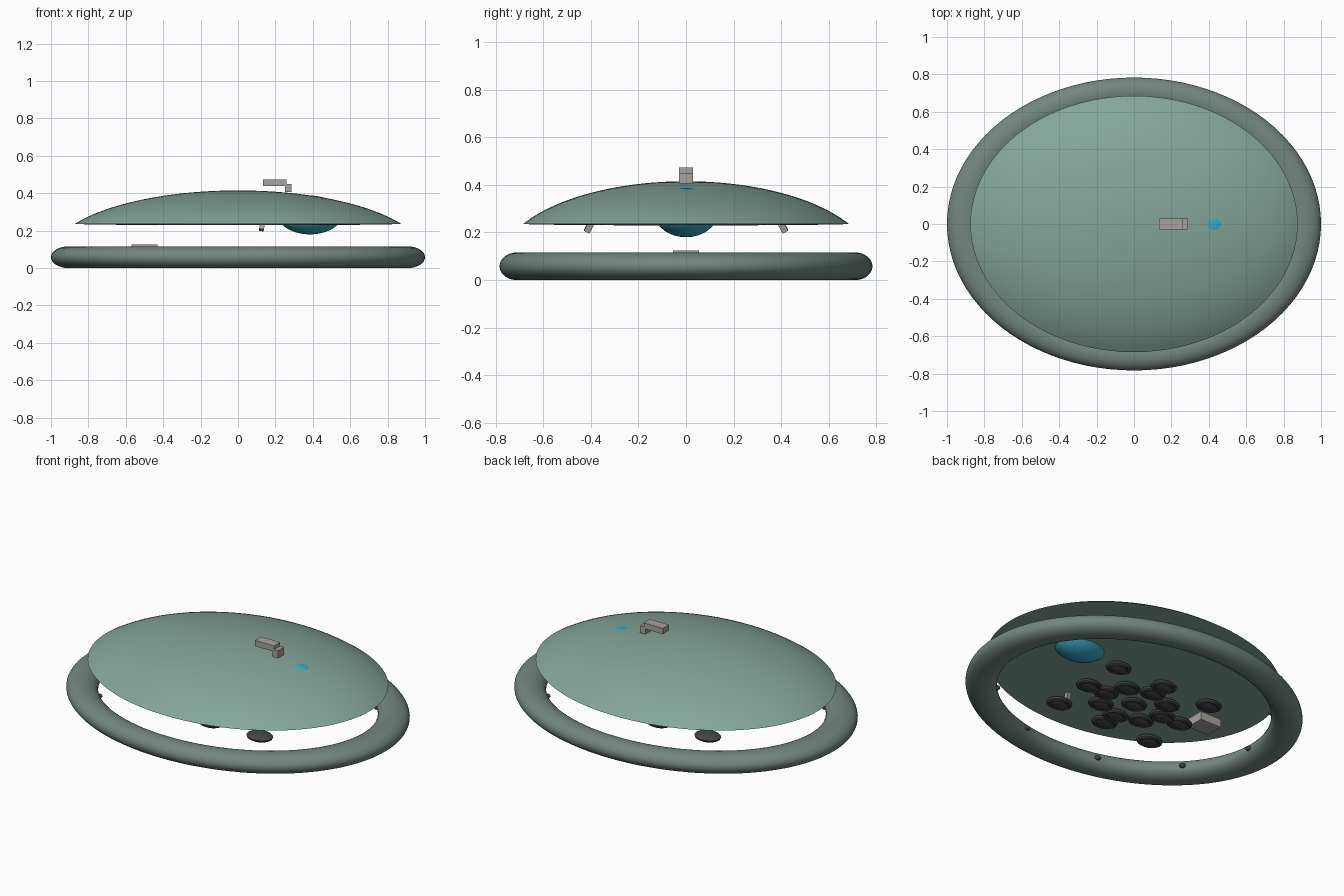
import bpy, bmesh, math
from math import cos, sin, pi, sqrt, radians

if "Cube" in bpy.data.objects:
    bpy.data.objects.remove(bpy.data.objects["Cube"], do_unlink=True)

SQUASH = 0.783  # the whole craft is an oval, narrower in y


def material(name, r, g, b):
    m = bpy.data.materials.new(name)
    m.use_nodes = True
    m.diffuse_color = (r, g, b, 1)
    m.node_tree.nodes["Principled BSDF"].inputs["Base Color"].default_value = (r, g, b, 1)
    return m


dome_green = material("sage green", 0.23, 0.38, 0.32)
ring_green = material("grey green", 0.17, 0.24, 0.215)
glass_blue = material("glass blue", 0.04, 0.41, 0.58)
light_grey = material("light grey", 0.39, 0.37, 0.345)
dark_grey = material("dark grey", 0.06, 0.06, 0.068)


def finish(name, bm, mat, smooth=True):
    bmesh.ops.recalc_face_normals(bm, faces=bm.faces)
    mesh = bpy.data.meshes.new(name)
    bm.to_mesh(mesh)
    bm.free()
    mesh.materials.append(mat)
    obj = bpy.data.objects.new(name, mesh)
    bpy.context.collection.objects.link(obj)
    if smooth:
        bpy.ops.object.select_all(action="DESELECT")
        obj.select_set(True)
        bpy.context.view_layer.objects.active = obj
        bpy.ops.object.shade_smooth_by_angle(angle=radians(35))
    return obj


def lathe(name, profile, mat, center=(0, 0, 0), steps=96, closed=False):
    """Turn an (r, z) profile around z, squashed to an oval."""
    bm = bmesh.new()
    pts = [bm.verts.new((r, 0, z)) for r, z in profile]
    edges = [bm.edges.new(p) for p in zip(pts, pts[1:])]
    if closed:
        edges.append(bm.edges.new((pts[-1], pts[0])))
    bmesh.ops.spin(bm, geom=pts + edges, axis=(0, 0, 1), cent=(0, 0, 0),
                   angle=2 * pi, steps=steps, use_duplicate=False)
    bmesh.ops.remove_doubles(bm, verts=bm.verts, dist=1e-5)
    bmesh.ops.scale(bm, vec=(1, SQUASH, 1), verts=bm.verts)
    obj = finish(name, bm, mat)
    obj.location = center
    return obj


def box(name, center, size, mat, tilt=(0, 0, 0)):
    bm = bmesh.new()
    bmesh.ops.create_cube(bm, size=1)
    bmesh.ops.scale(bm, vec=size, verts=bm.verts)
    obj = finish(name, bm, mat, smooth=False)
    obj.location, obj.rotation_euler = center, tilt
    return obj


def ball(name, center, size, mat, segments=48):
    bm = bmesh.new()
    bmesh.ops.create_uvsphere(bm, u_segments=segments, v_segments=segments // 2, radius=1)
    bmesh.ops.scale(bm, vec=size, verts=bm.verts)
    obj = finish(name, bm, mat)
    obj.location = center
    return obj


# Outer ring with an oval tube
tube = [(0.907 + 0.093 * cos(a), 0.058 + 0.058 * sin(a))
        for a in (2 * pi * i / 32 for i in range(32))]
lathe("outer_ring", tube, ring_green, closed=True)

# Dome cap with a nearly flat underside
RIM, BASE, TOP, CURVE = 0.875, 0.235, 0.415, 0.349
cap = [(RIM * i / 24, TOP - CURVE * (1 - sqrt(1 - (RIM * i / 24) ** 2))) for i in range(25)]
lathe("dome_cap", cap + [(0.62, BASE - 0.004), (0, BASE - 0.006)], dome_green)

# Blue cockpit bubble through the dome
ball("cockpit_bubble", (0.385, 0, 0.2837), (0.17, 0.17 * SQUASH, 0.1037), glass_blue)

# Stepped periscope on the dome
box("periscope_arm", (0.197, 0, 0.455), (0.126, 0.058, 0.035), light_grey)
box("periscope_foot", (0.268, 0, 0.428), (0.036, 0.058, 0.044), light_grey)

# Small tilted struts below the dome, one each side
for side, label in ((1, "back"), (-1, "front")):
    box("strut_" + label, (0.13, side * 0.402, 0.232), (0.026, 0.026, 0.066),
        light_grey, (side * radians(28), radians(10), 0))

# Floating equipment box
box("equipment_box", (-0.5, 0, 0.1), (0.14, 0.11, 0.05), light_grey)

# Thruster pods: one in the middle, eight close around it, eight in an outer rectangle
spots = [(0, 0)] + [(0.2 * cos(i * pi / 4), 0.2 * sin(i * pi / 4)) for i in range(8)]
spots += [(0.32 * i, 0.32 * j) for i in (-1, 0, 1) for j in (-1, 0, 1) if i or j]
pod = [(0, 0.021), (0.03, 0.019), (0.055, 0.014), (0.071, 0.007), (0.078, 0),
       (0.074, -0.01), (0.064, -0.016), (0.053, -0.013), (0.05, -0.006),
       (0.047, -0.014), (0.03, -0.02), (0, -0.022)]
for n, (x, y) in enumerate(spots):
    lathe(f"thruster_pod_{n + 1}", pod, dark_grey, (x, y * SQUASH, 0.035), steps=32)

# Small studs along the inside of the ring
for n in range(10):
    a = 2 * pi * n / 10
    ball(f"ring_stud_{n + 1}", (0.815 * cos(a), 0.815 * SQUASH * sin(a), 0.058),
         (0.019, 0.017, 0.014), dark_grey, segments=16)
